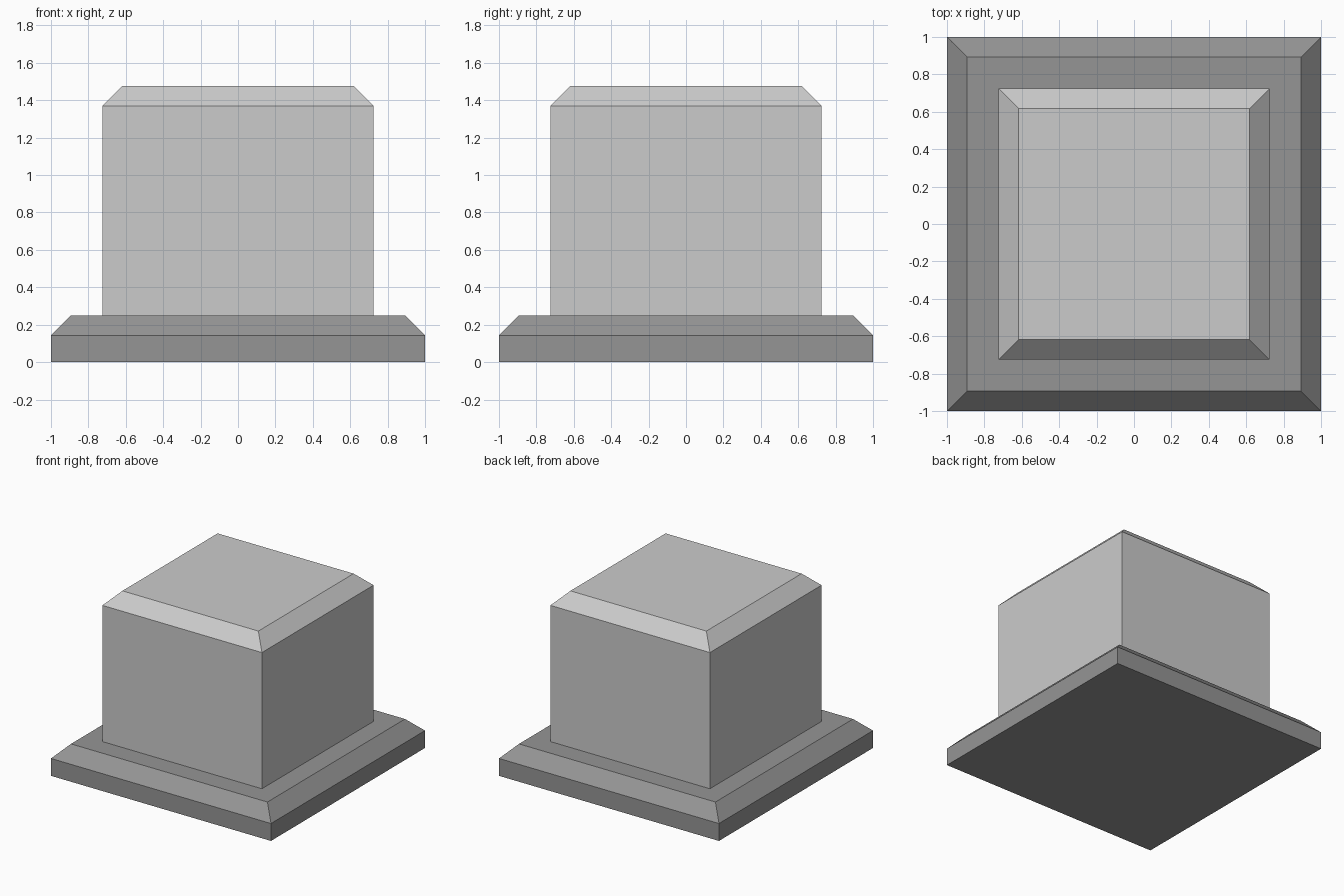
import bpy
import bmesh

if "Cube" in bpy.data.objects:
    bpy.data.objects.remove(bpy.data.objects["Cube"])


def chamfered_block(name, half, z0, z1, chamfer):
    """Square block whose top rim is cut at 45 degrees."""
    bm = bmesh.new()
    bmesh.ops.create_cube(bm, size=1)
    for v in bm.verts:
        v.co.x *= 2 * half
        v.co.y *= 2 * half
        v.co.z = z1 if v.co.z > 0 else z0
    rim = [e for e in bm.edges if all(v.co.z == e.verts[0].co.z and v.co.z > (z0 + z1) / 2 for v in e.verts)]
    bmesh.ops.bevel(bm, geom=rim, offset=chamfer, offset_type='OFFSET',
                    segments=1, affect='EDGES')
    mesh = bpy.data.meshes.new(name)
    bm.to_mesh(mesh)
    bm.free()
    obj = bpy.data.objects.new(name, mesh)
    bpy.context.collection.objects.link(obj)
    return obj


# Wide, darker base plate
base = chamfered_block("base_plate", 1.0, 0.0, 0.25, 0.107)
dark = bpy.data.materials.new("dark_grey")
dark.diffuse_color = (0.3, 0.3, 0.3, 1)
dark.use_nodes = True
dark.node_tree.nodes["Principled BSDF"].inputs["Base Color"].default_value = dark.diffuse_color
base.data.materials.append(dark)

# Cap block standing on the base
chamfered_block("cap_block", 0.725, 0.25, 1.476, 0.107)
